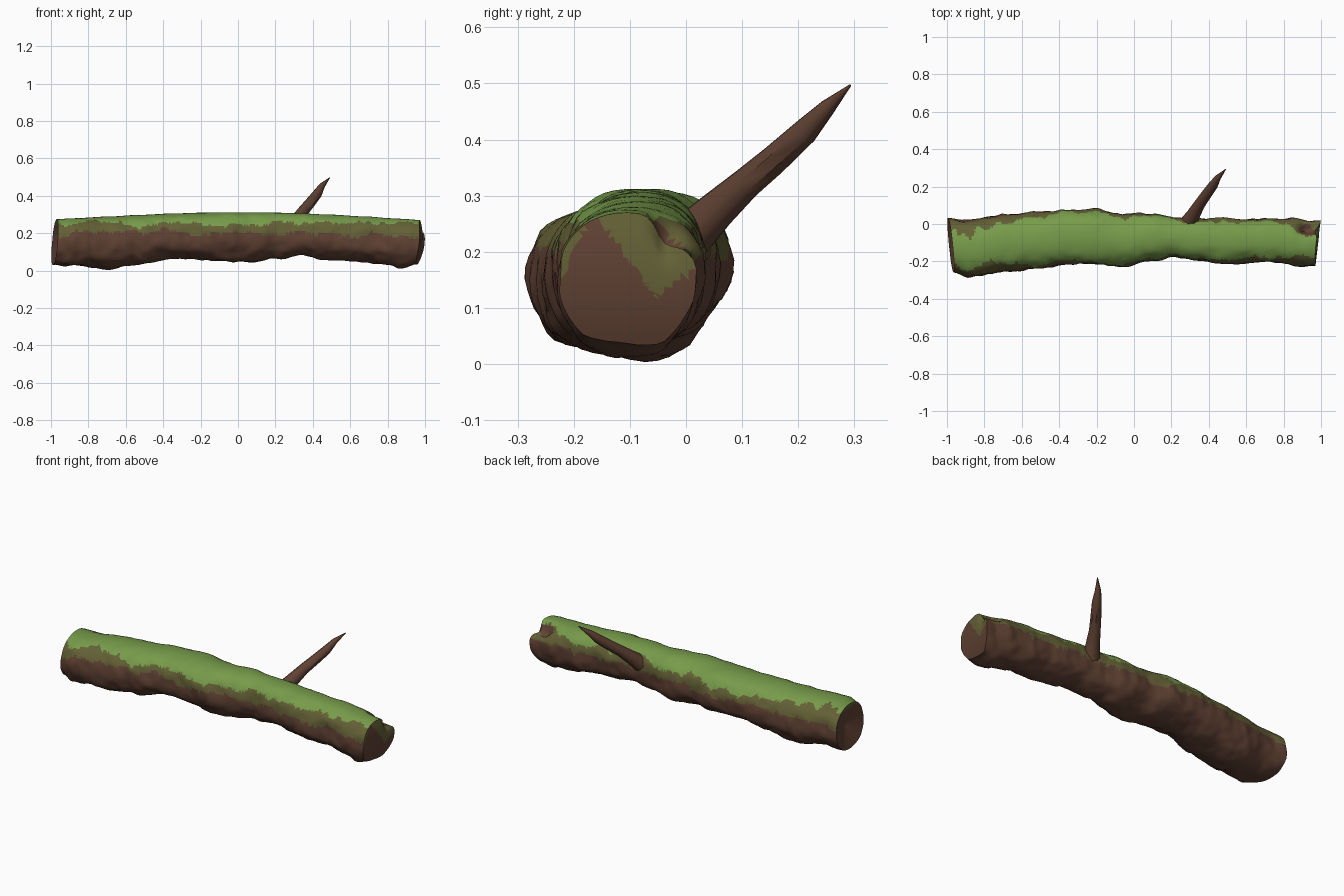
import bpy, bmesh, math
from mathutils import Vector, noise

cube = bpy.data.objects.get("Cube")
if cube:
    bpy.data.objects.remove(cube)


def material(name, colour):
    mat = bpy.data.materials.new(name)
    mat.use_nodes = True
    mat.diffuse_color = (*colour, 1)
    mat.node_tree.nodes["Principled BSDF"].inputs["Base Color"].default_value = (*colour, 1)
    return mat


bark = material("brown bark", (0.118, 0.054, 0.034))
fringe = material("olive moss fringe", (0.125, 0.118, 0.036))
moss = material("green moss", (0.185, 0.33, 0.07))

SIDES, RINGS, CAP_RINGS = 48, 130, 9

# Log outline: x, front y, back y, bottom z, top z
OUTLINE = [
    (-1.0, -.26, .025, .03, .275), (-.92, -.285, .02, .025, .28),
    (-.7, -.255, .055, .01, .29), (-.55, -.24, .06, .025, .298),
    (-.35, -.215, .08, .065, .306), (-.2, -.22, .08, .06, .31),
    (-.05, -.225, .05, .052, .312), (.1, -.195, .055, .046, .312),
    (.22, -.18, .035, .065, .31), (.35, -.195, .03, .08, .306),
    (.5, -.215, .03, .062, .3), (.7, -.205, .03, .045, .29),
    (.85, -.215, .03, .035, .28), (.94, -.225, .015, .015, .275),
    (1.0, -.225, .015, .03, .27),
]


def outline_at(x):
    for a, b in zip(OUTLINE, OUTLINE[1:]):
        if x <= b[0]:
            f = (x - a[0]) / (b[0] - a[0])
            f = f * f * (3 - 2 * f)
            return [p + (q - p) * f for p, q in zip(a[1:], b[1:])]
    return OUTLINE[-1][1:]


def rounded(v, power):
    return math.copysign(abs(v) ** power, v)


def log_point(t, angle, scale):
    """Point on the log: t runs along it, scale shrinks the ring on the end caps."""
    x = 2 * t - 1
    front, back, low, high = outline_at(x)
    c, s = math.cos(angle), math.sin(angle)
    lump = 1 + .09 * noise.noise(Vector((x * 9, c * 1.6, s * 1.6)))
    lump += .05 * noise.noise(Vector((x * 22, c * 3, s * 3 + 5)))
    if s > 0:
        lump = 1 + (lump - 1) * (1 - s) ** .5
    y = (front + back) / 2 + (back - front) / 2 * rounded(c, .88) * lump * scale
    z = (low + high) / 2 + (high - low) / 2 * rounded(s, .88) * lump * scale
    # slanted, slightly bowed ends
    right = .985 + .12 * (y + .1) - 1.4 * (z - .18) ** 2
    left = -.985 - .1 * (y + .1) + .08 * (z - .1) + .04 * (1 - scale)
    x = left + (right - left) * t
    # knot hollow near the right end
    d = ((x - .95) / .06) ** 2 + ((y + .025) / .028) ** 2 + ((z - .255) / .06) ** 2
    dent = math.exp(-d)
    return Vector((x - .03 * dent, y - .015 * dent, max(z - .05 * dent, 0)))


def jag(x, seed):
    """Ragged edge of the moss along the log."""
    spike = abs((x * 7 + 2 * noise.noise(Vector((x * 3, seed, 0)))) % 2 - 1) - .5
    return (.025 * spike + .035 * noise.noise(Vector((x * 5, seed, 1)))
            + .02 * noise.noise(Vector((x * 26, seed, 2))))


def body_colour(p):
    side = 0 if p.y < -.09 else 20
    if p.z > .25 + jag(p.x, side + 3.3):
        return 2
    return 1 if p.z > .2 + jag(p.x, side + 8.7) else 0


def cap_colour(p):
    if p.x < 0:
        return 1 if p.z > .25 else 0
    back_patch = p.z > .12 + max(-.055 - p.y, (p.y + .055) * .5) * 1.4
    front_patch = p.z > .14 and p.y < -.235 + (p.z - .12) * .45
    return 1 if back_patch or front_patch else 0


# Mossy log
rows = [(0, i / CAP_RINGS) for i in range(1, CAP_RINGS)]
rows += [(i / RINGS, 1) for i in range(RINGS + 1)]
rows += [(1, i / CAP_RINGS) for i in range(CAP_RINGS - 1, 0, -1)]
bm = bmesh.new()
grid = [[bm.verts.new(log_point(t, math.tau * k / SIDES, s)) for k in range(SIDES)]
        for t, s in rows]
for j in range(len(rows) - 1):
    for k in range(SIDES):
        n = (k + 1) % SIDES
        bm.faces.new((grid[j][k], grid[j][n], grid[j + 1][n], grid[j + 1][k]))
for t, ring in ((0, grid[0]), (1, grid[-1])):
    tip = bm.verts.new(log_point(t, 0, 0))
    for k in range(SIDES):
        bm.faces.new((ring[k], ring[(k + 1) % SIDES], tip))
bmesh.ops.triangulate(bm, faces=bm.faces[:])
bmesh.ops.recalc_face_normals(bm, faces=bm.faces[:])
for f in bm.faces:
    p = f.calc_center_median()
    on_cap = abs(p.x) > .9 and abs(f.normal.x) > .75
    f.material_index = cap_colour(p) if on_cap else body_colour(p)
    hollow = (p - Vector((.93, -.03, .24))).length < .045 and p.z < .25
    if hollow and not on_cap:
        f.material_index = 0


def finish(name, bm, mats):
    mesh = bpy.data.meshes.new(name)
    bm.to_mesh(mesh)
    bm.free()
    obj = bpy.data.objects.new(name, mesh)
    bpy.context.collection.objects.link(obj)
    for mat in mats:
        mesh.materials.append(mat)
    bpy.ops.object.select_all(action='DESELECT')
    obj.select_set(True)
    bpy.context.view_layer.objects.active = obj
    bpy.ops.object.shade_smooth_by_angle(angle=math.radians(45))


finish("mossy_log", bm, [bark, fringe, moss])

# Bare twig: x, y, z, radius
TWIG = [(.29, .005, .225, .045), (.318, .05, .27, .037), (.35, .105, .32, .03),
        (.385, .155, .362, .028), (.425, .21, .412, .025), (.45, .25, .455, .016),
        (.49, .293, .497, .002)]
bm = bmesh.new()
axis = Vector((.2, .3, .27)).normalized()
u = axis.cross(Vector((0, 0, 1))).normalized()
v = axis.cross(u)
rings = []
for x, y, z, r in TWIG:
    rings.append([bm.verts.new(Vector((x, y, z)) + r * (u * math.cos(a) + v * math.sin(a)))
                  for a in (math.tau * k / 8 for k in range(8))])
for a, b in zip(rings, rings[1:]):
    for k in range(8):
        n = (k + 1) % 8
        bm.faces.new((a[k], a[n], b[n], b[k]))
bm.faces.new(rings[0])
bm.faces.new(rings[-1])
bmesh.ops.recalc_face_normals(bm, faces=bm.faces[:])
finish("twig", bm, [bark])
